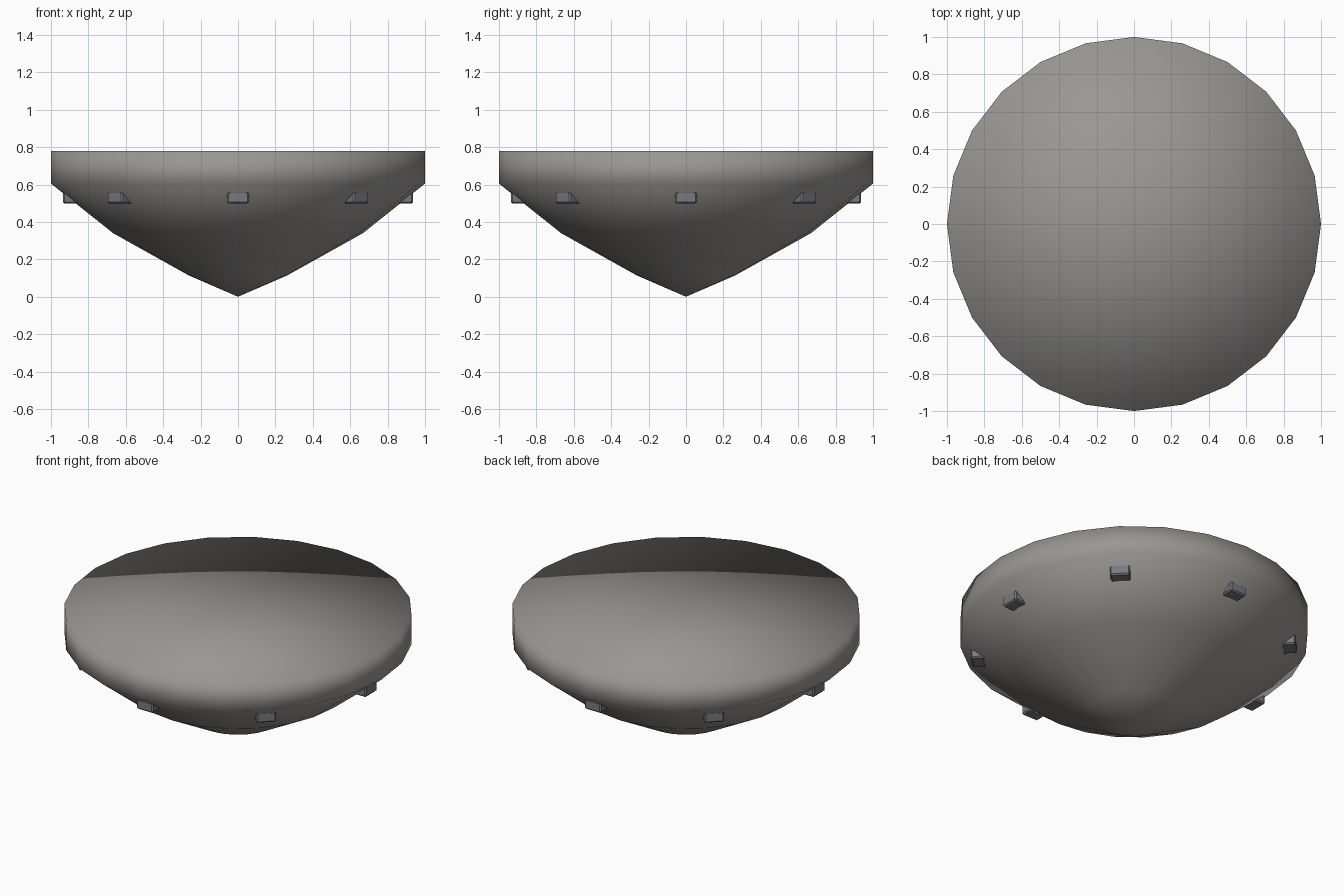
import bpy, bmesh, math
from mathutils import Matrix

if "Cube" in bpy.data.objects:
    bpy.data.objects.remove(bpy.data.objects["Cube"])

SIDES = 24


def material(name, rgb):
    m = bpy.data.materials.new(name)
    m.diffuse_color = (*rgb, 1)
    m.use_nodes = True
    m.node_tree.nodes["Principled BSDF"].inputs["Base Color"].default_value = m.diffuse_color
    return m


def make_object(name, bm, mat):
    bmesh.ops.recalc_face_normals(bm, faces=bm.faces[:])
    me = bpy.data.meshes.new(name)
    bm.to_mesh(me)
    bm.free()
    me.materials.append(mat)
    ob = bpy.data.objects.new(name, me)
    bpy.context.collection.objects.link(ob)
    return ob


stone = material("warm_grey", (0.32, 0.31, 0.29))
metal = material("cool_grey", (0.19, 0.19, 0.22))

# Dish body: a lathed, closed profile with a flat top, smooth all over
profile = [(0.265, 0.115), (0.668, 0.34), (1.0, 0.605), (1.0, 0.78)]
bm = bmesh.new()
rings = [[bm.verts.new((r * math.cos(math.tau * i / SIDES),
                        r * math.sin(math.tau * i / SIDES), z))
          for i in range(SIDES)] for r, z in profile]
tip = bm.verts.new((0, 0, 0))
top = bm.verts.new((0, 0, profile[-1][1]))
for i in range(SIDES):
    j = (i + 1) % SIDES
    bm.faces.new((tip, rings[0][j], rings[0][i]))
    for a, b in zip(rings, rings[1:]):
        bm.faces.new((a[i], a[j], b[j], b[i]))
    bm.faces.new((top, rings[-1][i], rings[-1][j]))
for f in bm.faces:
    f.smooth = True
make_object("dish_body", bm, stone)

# Eight small bevelled blocks set into the underside of the rim
for k in range(8):
    bm = bmesh.new()
    bmesh.ops.create_cube(bm, size=1, matrix=Matrix.Rotation(k * math.tau / 8, 4, 'Z')
                          @ Matrix.Translation((0.88, 0, 0.53))
                          @ Matrix.Diagonal((0.11, 0.115, 0.065, 1)))
    bmesh.ops.bevel(bm, geom=bm.edges[:], offset=0.008, segments=1, affect='EDGES')
    make_object(f"rim_block_{k + 1}", bm, metal)
